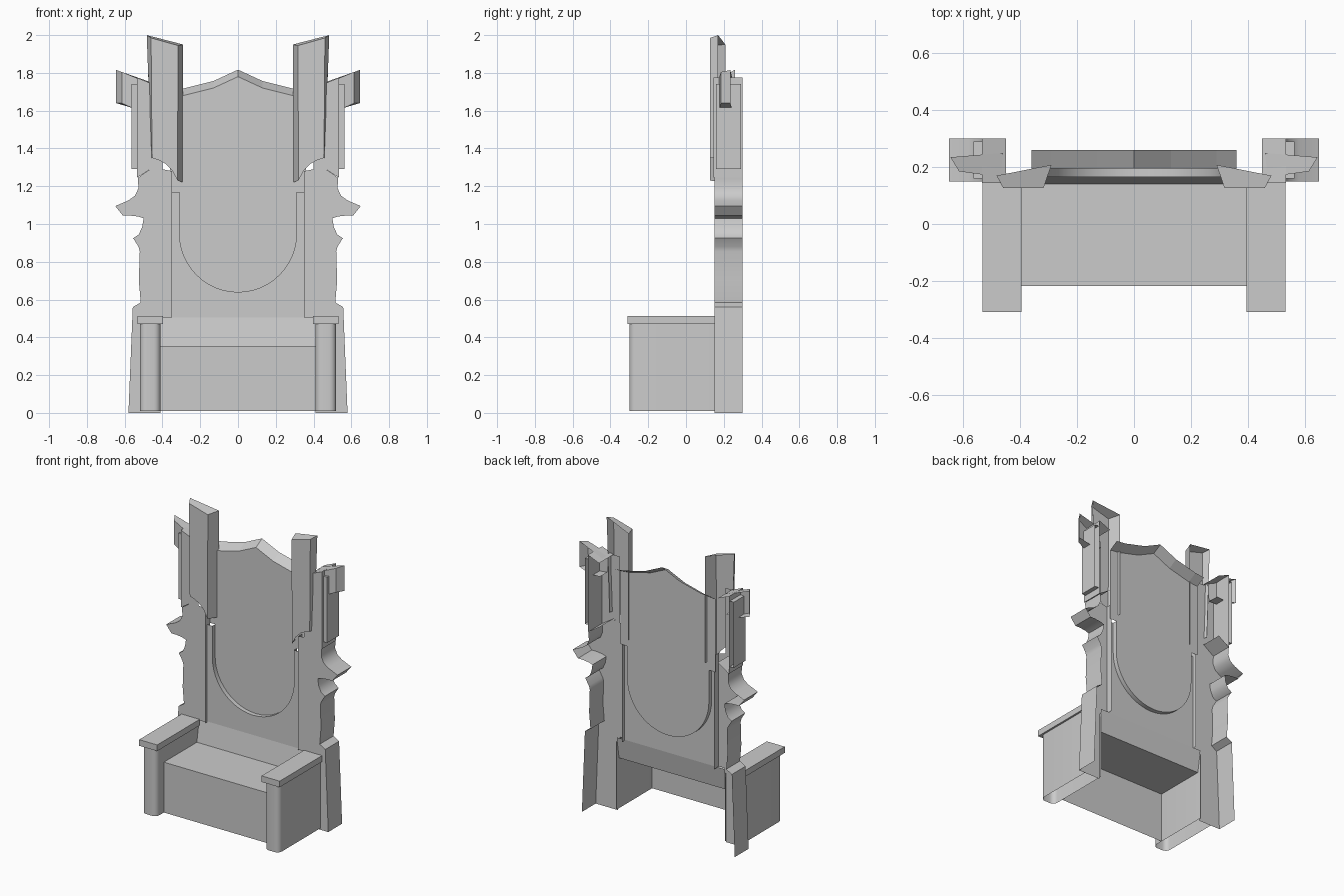
import bpy, bmesh, math

cube = bpy.data.objects.get("Cube")
if cube:
    bpy.data.objects.remove(cube, do_unlink=True)

stone = bpy.data.materials.new("grey_stone")
stone.use_nodes = True
GREY = (0.6, 0.6, 0.6, 1)
stone.diffuse_color = GREY
stone.node_tree.nodes["Principled BSDF"].inputs["Base Color"].default_value = GREY


def finish(name, bm, mirror, smooth):
    bmesh.ops.remove_doubles(bm, verts=bm.verts, dist=0.0005)
    bmesh.ops.recalc_face_normals(bm, faces=bm.faces)
    mesh = bpy.data.meshes.new(name)
    bm.to_mesh(mesh)
    bm.free()
    mesh.materials.append(stone)
    obj = bpy.data.objects.new(name, mesh)
    bpy.context.collection.objects.link(obj)
    if mirror:
        obj.modifiers.new("Mirror", "MIRROR").use_clip = False
    if smooth:
        bpy.ops.object.select_all(action="DESELECT")
        obj.select_set(True)
        bpy.context.view_layer.objects.active = obj
        bpy.ops.object.shade_smooth_by_angle(angle=math.radians(40))
    return obj


def shell(name, rows, cap=None, closed=False, mirror=True, smooth=False):
    """Skin between equal rows of points; cap names a row to fill."""
    bm = bmesh.new()
    grid = [[bm.verts.new(p) for p in row] for row in rows]
    for a, b in zip(grid, grid[1:]):
        n = len(a)
        for i in range(n if closed else n - 1):
            j = (i + 1) % n
            bm.faces.new((a[i], a[j], b[j], b[i]))
    if cap is not None:
        bm.faces.new(grid[cap])
    return finish(name, bm, mirror, smooth)


def at_y(pts, y):
    return [(x, y, z) for x, z in pts]


def at_z(pts, z):
    return [(x, y, z) for x, y in pts]


def both(half):
    """Mirror a half outline that starts at the centre."""
    return [(-x, z) for x, z in reversed(half)] + half[1:]


# Side wings: spiked outline swept back, with a flat front
spikes = [(.58, 0), (.557, .56), (.515, .585), (.525, .7), (.52, .855), (.527, .88),
          (.555, .925), (.525, .945), (.507, .985), (.5, 1.03), (.53, 1.04),
          (.575, 1.045), (.61, 1.045), (.65, 1.095), (.58, 1.125), (.545, 1.15),
          (.527, 1.19), (.53, 1.245)]
inner = [(.45, 1.3), (.35, 1.28), (.35, .505), (.41, .505), (.41, 0)]
shell("wing_side", [at_y(spikes, .15), at_y(spikes, .3)], smooth=True)
shell("wing_front", [at_y(spikes + inner, .15)], cap=0)
edge = [(.35, .5), (.35, 1.28)]
shell("wing_inner_edge", [at_y(edge, .15), at_y(edge, .195)])

# Arms: hollow walls with rounded front corners
R = .035
corners = [(.41 + R, math.pi), (.52 - R, 1.5 * math.pi)]
wall = [(.41, .165)]
for cx, start in corners:
    for k in range(6):
        a = start + k * math.pi / 10
        wall.append((cx + R * math.cos(a), -.3 + R + R * math.sin(a)))
wall.append((.52, .15))
shell("arm_wall", [at_z(wall, .01), at_z(wall, .475)], smooth=True)

# Arm caps
cap = [(.396, -.31), (.533, -.31), (.533, .15), (.396, .15)]
arm_cap = shell("arm_cap", [at_z(cap, .47), at_z(cap, .512)], cap=1, closed=True)
shell("arm_cap_underside", [at_z(cap, .47)], cap=0)

# Seat: front board, top and the sloping strip up to the back
profile = [(-.218, .01), (-.218, .355), (.14, .355), (.165, .505)]
shell("seat", [[(x, y, z) for y, z in profile] for x in (-.41, .41)], mirror=False)

# Back frame with a round-bottomed opening
arc = [(.31 * math.sin(a), .95 - .31 * math.cos(a))
       for a in (k * math.pi / 24 for k in range(13))]
opening = both(arc + [(.31, 1.17)])
frame = opening + [(.35, 1.17), (.35, .505), (-.35, .505), (-.35, 1.17)]
shell("back_frame", [at_y(frame, .165)], cap=0, mirror=False)
shell("opening_rim", [at_y(opening, .165), at_y(opening, .195)], mirror=False, smooth=True)

# Recessed back panel and its peaked crest
crest = both([(0, 1.78), (.13, 1.72), (.29, 1.68), (.36, 1.672)])
panel = opening + [(.36, 1.17)] + crest[::-1] + [(-.36, 1.17)]
shell("back_panel", [at_y(panel, .195)], cap=0, mirror=False)
shell("back_crest", [at_y(crest, .195), at_y([(x, z + .037) for x, z in crest], .26)],
      mirror=False)

# Tall front pillars, open behind, with sloping tops and curved feet
foot = [(.455, 1.35), (.42, 1.338), (.385, 1.32), (.35, 1.285), (.32, 1.23)]
shell("pillar_front", [at_y(foot + [(.318, 1.945), (.46, 1.985)], .127)], cap=0)
shell("pillar_inner_side", [[(.32, .127, 1.23), (.318, .127, 1.945)],
                            [(.29, .208, 1.22), (.29, .208, 1.95)]])
shell("pillar_outer_side", [[(.455, .127, 1.35), (.46, .127, 1.985)],
                            [(.46, .17, 1.35), (.483, .17, 2.0)]])
shell("pillar_top", [[(.318, .127, 1.945), (.29, .208, 1.95), (.483, .17, 2.0),
                      (.46, .127, 1.985)]], cap=0)

# Outer panels: open trays with a raised strip on the side
tray = [(.4, 1.28), (.45, 1.3), (.535, 1.245), (.535, 1.775), (.45, 1.74), (.4, 1.74)]
shell("outer_panel", [at_y(tray, .145), at_y(tray[2:4], .145)][:1], cap=0)
shell("outer_panel_side", [at_y(tray[1:5], .145), at_y(tray[1:5], .3)])
strip = [(.535, 1.29), (.565, 1.29), (.565, 1.74), (.535, 1.74)]
shell("outer_strip", [at_y(strip, .16), at_y(strip, .29)], cap=0)

# Hooked brackets near the top of the outer panels
bracket = [(.48, 1.62), (.56, 1.615), (.615, 1.64), (.615, 1.805), (.47, 1.745)]
rear = [(.48, 1.62), (.56, 1.615), (.645, 1.64), (.645, 1.815), (.46, 1.75)]
front_row = [(x, .165 + .02 * (x - .47) / .145, z) for x, z in bracket]
rear_row = [(x, .25 - .015 * (x - .46) / .18, z) for x, z in rear]
shell("bracket", [front_row, rear_row], cap=0, closed=False)
